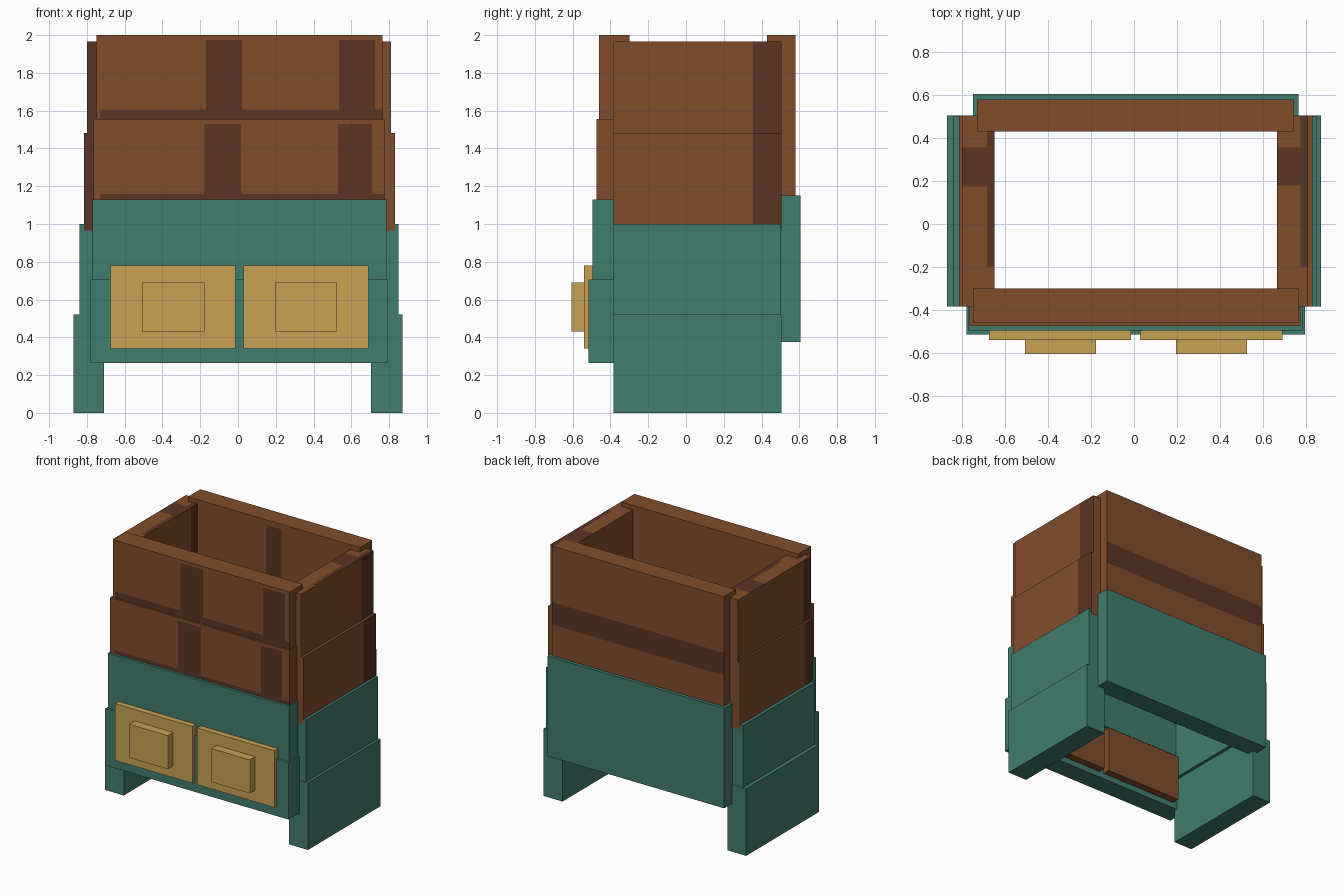
import bpy, bmesh
from mathutils import Vector

cube = bpy.data.objects.get("Cube")
if cube:
    bpy.data.objects.remove(cube, do_unlink=True)


def material(name, rgb):
    m = bpy.data.materials.new(name)
    m.use_nodes = True
    m.diffuse_color = (*rgb, 1)
    m.node_tree.nodes["Principled BSDF"].inputs["Base Color"].default_value = (*rgb, 1)
    return m


brown = material("brown wood", (0.22, 0.076, 0.025))
dark = material("dark brown wood", (0.103, 0.035, 0.017))
teal = material("teal paint", (0.053, 0.205, 0.156))
gold = material("gold paint", (0.58, 0.36, 0.09))


def board(name, x, y, z, mat, patches=()):
    """Box from three ranges. Each patch is (face direction, x, y, z ranges);
    None leaves that axis unrestricted."""
    ranges = (x, y, z)
    lo, hi = (Vector(r[i] for r in ranges) for i in (0, 1))
    bm = bmesh.new()
    bmesh.ops.create_cube(bm, size=1)
    for v in bm.verts:
        v.co = Vector(lo[i] if v.co[i] < 0 else hi[i] for i in range(3))
    # Cut along the edges of the painted patches
    for _, *area in patches:
        for axis, r in enumerate(area):
            for value in r or ():
                if lo[axis] < value < hi[axis]:
                    normal = Vector(float(i == axis) for i in range(3))
                    bmesh.ops.bisect_plane(bm, geom=bm.verts[:] + bm.edges[:] + bm.faces[:],
                                           plane_co=normal * value, plane_no=normal)
    bm.normal_update()
    for f in bm.faces:
        c = f.calc_center_median()
        for direction, *area in patches:
            if f.normal.dot(Vector(direction)) > 0.9 and all(
                    r is None or r[0] <= c[i] <= r[1] for i, r in enumerate(area)):
                f.material_index = 1
    mesh = bpy.data.meshes.new(name)
    bm.to_mesh(mesh)
    bm.free()
    mesh.materials.append(mat)
    mesh.materials.append(dark)
    ob = bpy.data.objects.new(name, mesh)
    bpy.context.collection.objects.link(ob)
    return ob


LEFT, RIGHT = (1, 0, 0), (-1, 0, 0)
FRONT, BACK, UP = (0, -1, 0), (0, 1, 0), (0, 0, 1)

# Front wall: four boards stepping outwards towards the bottom
board("front_board_top", (-0.75, 0.765), (-0.46, -0.30), (1.55, 2.0), brown, [
    (FRONT, (-0.17, 0.02), None, (1.6, 1.975)),
    (FRONT, (0.535, 0.725), None, (1.6, 1.975)),
    (FRONT, (-0.73, 0.77), None, (1.5, 1.605))])
board("front_board_upper", (-0.765, 0.775), (-0.475, -0.32), (1.13, 1.555), brown, [
    (FRONT, (-0.18, 0.015), None, (1.155, 1.53)),
    (FRONT, (0.53, 0.71), None, (1.155, 1.53)),
    (FRONT, (-0.73, 0.78), None, (1.1, 1.158))])
board("front_board_lower", (-0.77, 0.785), (-0.495, -0.34), (0.70, 1.13), teal)
board("front_board_bottom", (-0.78, 0.795), (-0.515, -0.36), (0.265, 0.705), teal)

# Back wall: two tall boards
board("back_board_top", (-0.73, 0.745), (0.43, 0.58), (1.14, 2.0), brown, [
    (BACK, None, None, (1.39, 1.565)),
    (FRONT, (-0.06, 0.07), None, (1.2, 1.96))])
board("back_board_bottom", (-0.75, 0.765), (0.45, 0.605), (0.375, 1.15), teal)

# Side walls: four boards each, the lowest forming the legs
depth = (-0.385, 0.505)
inset = (-0.383, 0.503)
back_end, front_end = (0.355, 0.51), (-0.39, -0.30)

board("right_board_top", (-0.80, -0.65), depth, (1.48, 1.965), brown, [
    (UP, None, (0.175, 0.355), None),
    (UP, (-0.685, -0.6), (-0.2, 0.51), None),
    (FRONT, None, None, None),
    (RIGHT, None, front_end, None),
    (LEFT, None, back_end, None)])
board("right_board_upper", (-0.815, -0.66), depth, (0.965, 1.482), brown, [
    (FRONT, None, None, None),
    (RIGHT, None, front_end, None),
    (LEFT, None, back_end, None)])
board("right_board_lower", (-0.84, -0.685), inset, (0.515, 1.0), teal)
board("right_leg", (-0.87, -0.71), depth, (0, 0.52), teal)

board("left_board_top", (0.665, 0.81), depth, (1.48, 1.965), brown, [
    (UP, None, (0.18, 0.355), None),
    (UP, (0.775, 0.9), (-0.2, 0.51), None),
    (LEFT, None, back_end, None)])
board("left_board_upper", (0.675, 0.83), depth, (0.965, 1.482), brown, [
    (LEFT, None, back_end, None)])
board("left_board_lower", (0.69, 0.85), inset, (0.515, 1.0), teal)
board("left_leg", (0.705, 0.87), depth, (0, 0.52), teal)

# Two drawers: gold front, raised handle block and wooden box behind
for side, x0 in (("right", -0.675), ("left", 0.028)):
    board(side + "_drawer_front", (x0, x0 + 0.662), (-0.54, -0.49), (0.34, 0.78), gold)
    board(side + "_drawer_handle", (x0 + 0.167, x0 + 0.497), (-0.605, -0.535), (0.43, 0.69), gold)
    board(side + "_drawer_box", (x0, x0 + 0.662), (-0.48, -0.302), (0.31, 0.67), brown)
